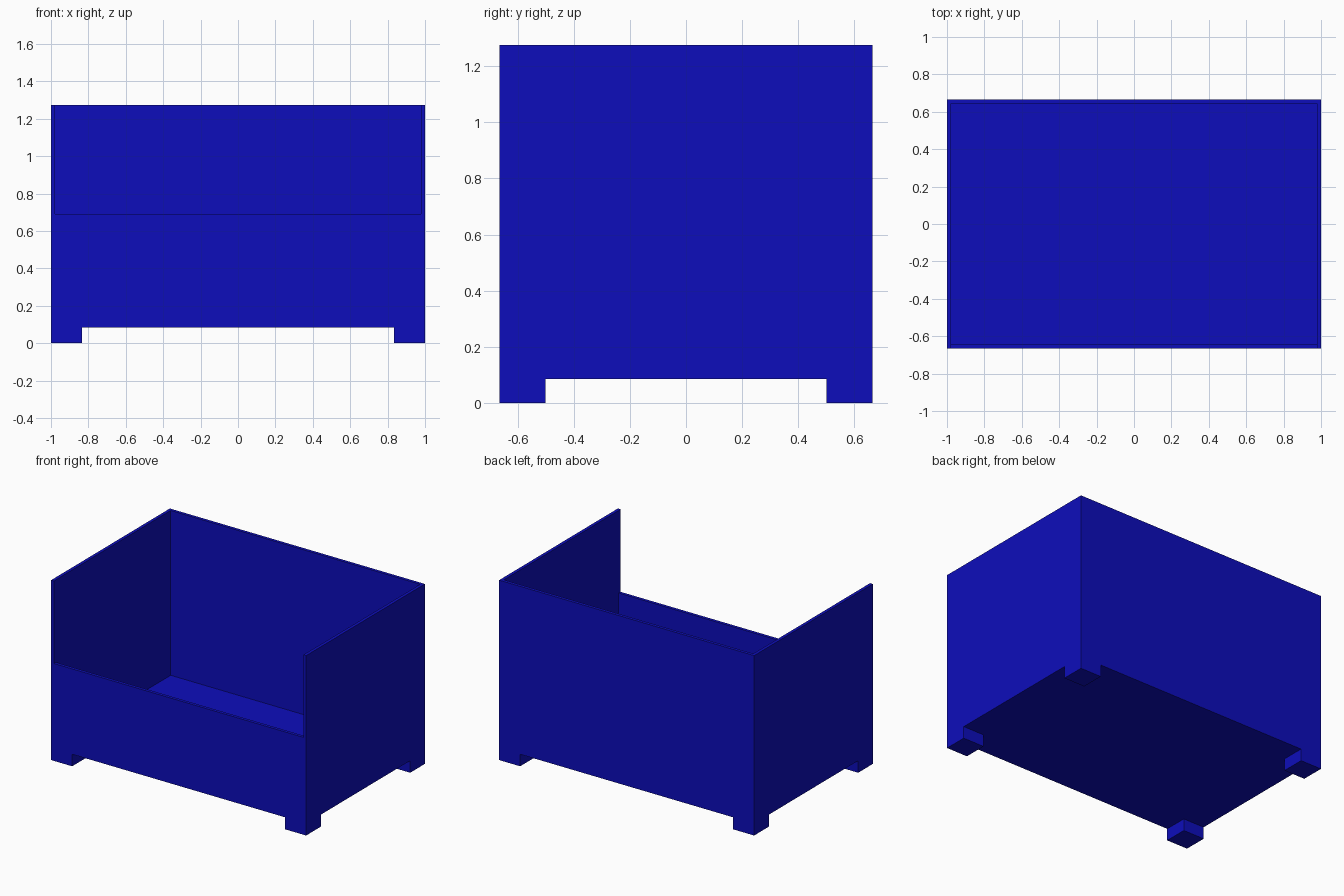
import bpy

cube = bpy.data.objects.get("Cube")
if cube:
    bpy.data.objects.remove(cube, do_unlink=True)

# Single flat colour
blue = bpy.data.materials.new("deep_blue")
blue.use_nodes = True
colour = (0.004, 0.004, 0.5, 1)
blue.diffuse_color = colour
blue.node_tree.nodes["Principled BSDF"].inputs["Base Color"].default_value = colour


def box(name, low, high):
    """Axis-aligned box between two opposite corners."""
    centre = [(a + b) / 2 for a, b in zip(low, high)]
    size = [b - a for a, b in zip(low, high)]
    bpy.ops.mesh.primitive_cube_add(size=1, location=centre)
    obj = bpy.context.object
    obj.name = name
    obj.scale = size
    bpy.ops.object.transform_apply(location=False, rotation=False, scale=True)
    obj.data.materials.append(blue)
    return obj


half_x, half_y, top = 1.0, 0.665, 1.275
wall, base, front_top, leg = 0.022, 0.085, 0.69, 0.165
floor_top = base + wall
inner_x, inner_y = half_x - wall, half_y - wall

# Floor, back and low front fit between the two side walls
box("floor", (-inner_x, -inner_y, base), (inner_x, inner_y, floor_top))
box("back_wall", (-inner_x, inner_y, base), (inner_x, half_y, top))
box("front_wall", (-inner_x, -half_y, base), (inner_x, -inner_y, front_top))

# Side walls and corner feet, mirrored left and right
for side, sx in (("left", 1), ("right", -1)):
    xs = sorted((sx * inner_x, sx * half_x))
    box(side + "_wall", (xs[0], -half_y, base), (xs[1], half_y, top))
    xs = sorted((sx * (half_x - leg), sx * half_x))
    for end, sy in (("front", -1), ("back", 1)):
        ys = sorted((sy * (half_y - leg), sy * half_y))
        box(f"{end}_{side}_foot", (xs[0], ys[0], 0), (xs[1], ys[1], base))
